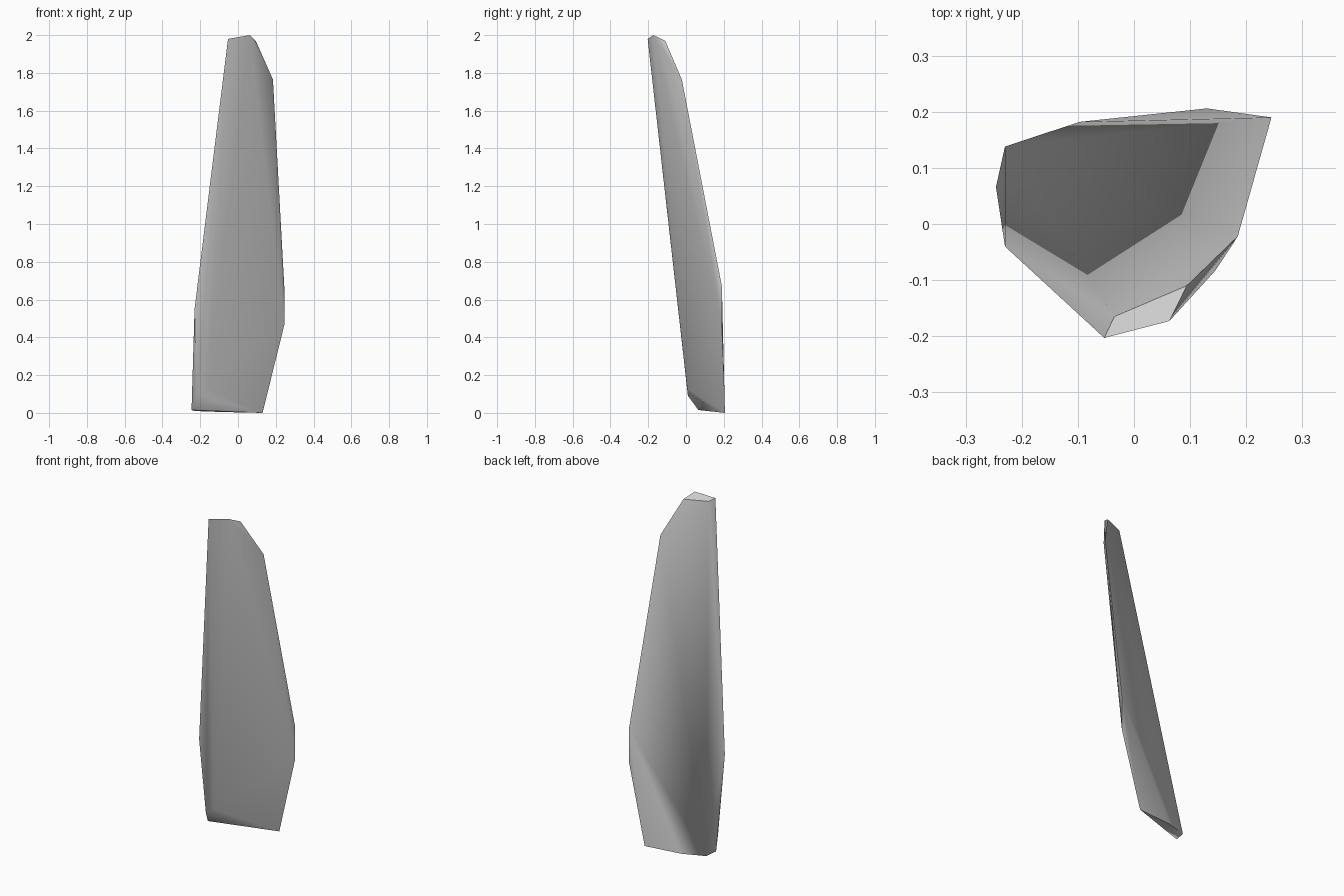
import bpy, bmesh, math

default = bpy.data.objects.get("Cube")
if default:
    bpy.data.objects.remove(default, do_unlink=True)

# Stone colour
stone = bpy.data.materials.new("grey_stone")
stone.use_nodes = True
colour = (0.6, 0.6, 0.6, 1)
stone.diffuse_color = colour
stone.node_tree.nodes["Principled BSDF"].inputs["Base Color"].default_value = colour

# Corners of the faceted shard
tip = [(-.053, -.203, 1.98), (.063, -.173, 2), (.094, -.11, 1.97), (-.035, -.165, 1.97)]
shoulder = [(.185, -.022, 1.765), (.145, -.083, 1.79)]
waist = [(.245, .19, .67), (.245, .19, .465), (-.23, -.04, .55)]
chamfer = [(-.22, .01, .09), (-.165, .006, .13)]
foot = [(-.246, .066, .015), (-.23, .138, .01), (-.097, .182, .005), (.13, .206, 0)]

bm = bmesh.new()
for corner in tip + shoulder + waist + chamfer + foot:
    bm.verts.new(corner)
bmesh.ops.convex_hull(bm, input=bm.verts)
loose = [v for v in bm.verts if not v.link_faces]
bmesh.ops.delete(bm, geom=loose, context="VERTS")
bmesh.ops.recalc_face_normals(bm, faces=bm.faces)

# Crisp ridges, except around the worn front of the foot
for face in bm.faces:
    face.smooth = True
for edge in bm.edges:
    middle = (edge.verts[0].co + edge.verts[1].co) / 2
    worn = middle.z < .2 and middle.y < .12
    edge.smooth = worn or edge.calc_face_angle(0) < math.radians(38)

mesh = bpy.data.meshes.new("stone_shard")
bm.to_mesh(mesh)
bm.free()
mesh.materials.append(stone)
shard = bpy.data.objects.new("stone_shard", mesh)
bpy.context.collection.objects.link(shard)
